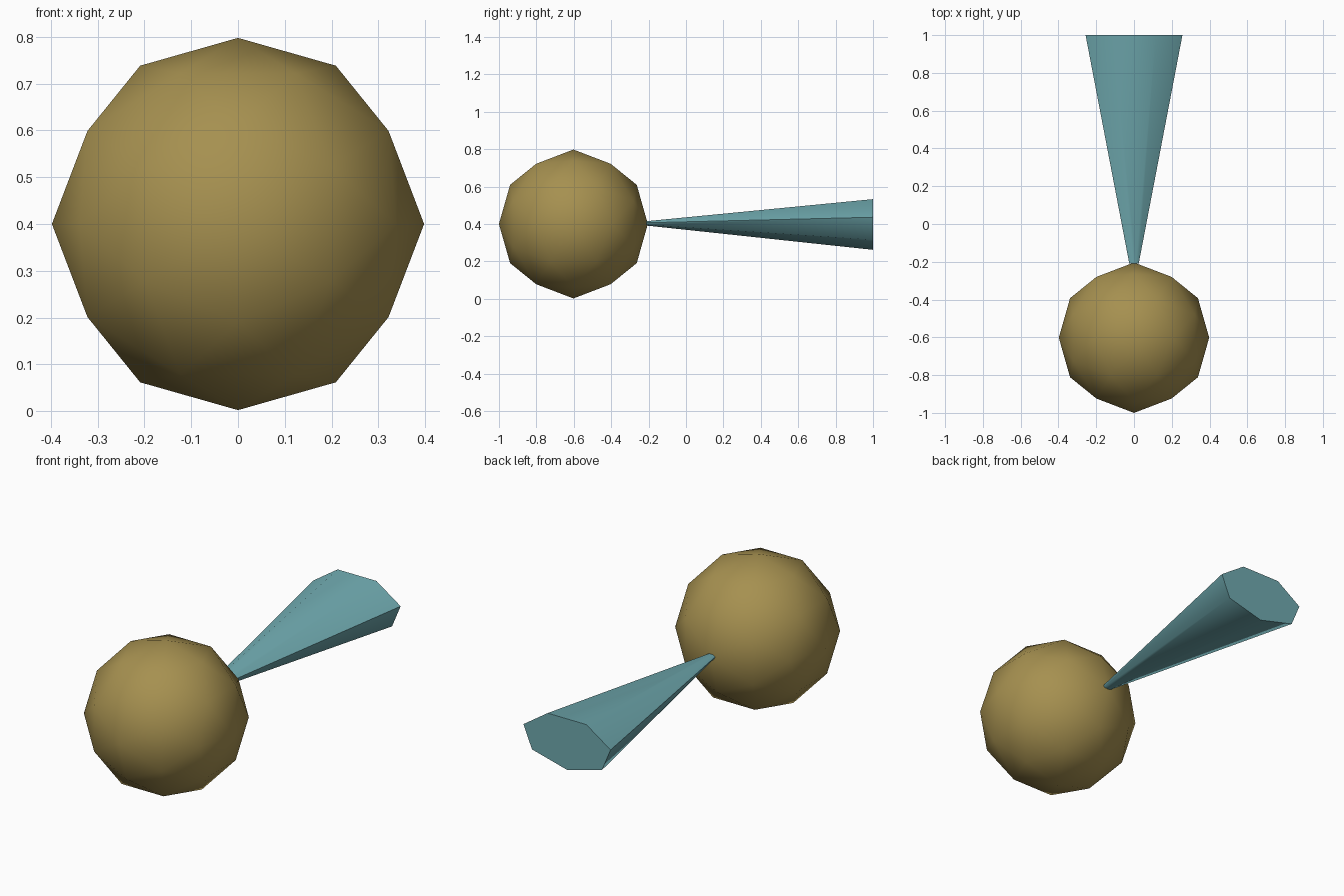
import bpy, bmesh
from math import sin, cos, pi, sqrt
from mathutils import Vector

if "Cube" in bpy.data.objects:
    bpy.data.objects.remove(bpy.data.objects["Cube"])


def make_object(name, bm, color, angle):
    bmesh.ops.recalc_face_normals(bm, faces=bm.faces)
    mesh = bpy.data.meshes.new(name)
    bm.to_mesh(mesh)
    bm.free()
    obj = bpy.data.objects.new(name, mesh)
    bpy.context.collection.objects.link(obj)
    mat = bpy.data.materials.new(name + "_color")
    mat.diffuse_color = color
    mat.use_nodes = True
    mat.node_tree.nodes["Principled BSDF"].inputs["Base Color"].default_value = mat.diffuse_color
    mesh.materials.append(mat)
    bpy.ops.object.select_all(action='DESELECT')
    obj.select_set(True)
    bpy.context.view_layer.objects.active = obj
    bpy.ops.object.shade_smooth_by_angle(angle=angle)
    return obj


# Ball: axis-aligned icosahedron, split once and pushed out to the sphere
RADIUS, CENTRE = 0.398, Vector((0, -0.602, 0.4))
PHI = (1 + sqrt(5)) / 2
bm = bmesh.new()
for a in (-1, 1):
    for b in (-PHI, PHI):
        for co in ((a, 0, b), (b, a, 0), (0, b, a)):
            bm.verts.new(co)
bm.verts.ensure_lookup_table()
corners = [v.co.copy() for v in bm.verts]
for i, p in enumerate(corners):
    for q in corners[i + 1:]:
        if (p - q).length < 2.01:
            bm.verts.new((p + q) / 2)
for v in bm.verts:
    v.co = CENTRE + v.co.normalized() * RADIUS
bmesh.ops.convex_hull(bm, input=bm.verts[:])
make_object("ball", bm, (0.38, 0.28, 0.08, 1), pi)

# Flared beam: flattened seven-sided cone, one corner pointing down
SIDES = 7
bm = bmesh.new()
rings = []
for y, z, rx, rz in ((-0.21, 0.404, 0.0255, 0.0125), (1.0, 0.4045, 0.263, 0.1425)):
    rings.append([bm.verts.new((rx * sin(2 * pi * k / SIDES), y,
                                z - rz * cos(2 * pi * k / SIDES)))
                  for k in range(SIDES)])
for k in range(SIDES):
    n = (k + 1) % SIDES
    bm.faces.new((rings[0][k], rings[0][n], rings[1][n], rings[1][k]))
for ring in rings:
    bm.faces.new(ring)
make_object("flared_beam", bm, (0.16, 0.40, 0.43, 1), 1.2)
